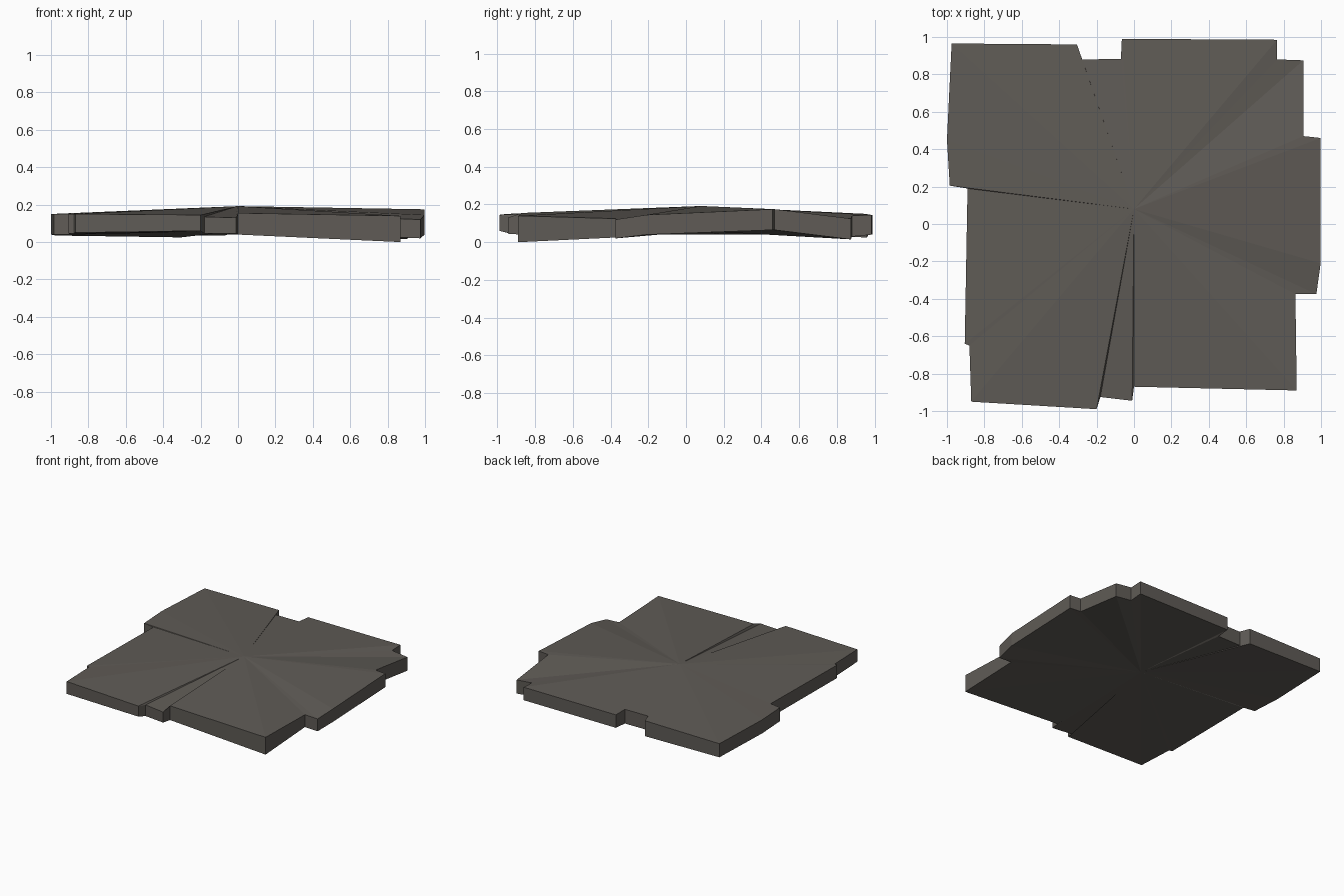
import bpy, bmesh

# Outline of the slab, clockwise from the back left: x, y, top z, bottom z
OUTLINE = [
    (-.975, .965, .145, .035), (-.305, .96, .15, .025), (-.277, .88, .15, .035),
    (-.07, .882, .15, .035), (-.065, .99, .145, .04), (.765, .985, .145, .04),
    (.765, .88, .14, .03), (.905, .875, .125, .015), (.905, .47, .175, .065),
    (.998, .46, .175, .065), (.998, -.21, .145, .04), (.975, -.375, .12, .02),
    (.863, -.375, .125, .025), (.87, -.89, .14, 0), (0, -.87, .155, .04),
    (-.01, -.945, .13, .045), (-.18, -.925, .135, .045), (-.20, -.99, .145, .06),
    (-.87, -.95, .15, .05), (-.88, -.65, .15, .045), (-.905, -.64, .15, .045),
    (-.89, .19, .15, .04), (-.985, .205, .15, .04), (-1, .45, .15, .04),
]

stone = bpy.data.materials.new("dark stone")
stone.diffuse_color = (.115, .105, .093, 1)

# Gently domed slab: top fan, bottom fan and walls between them
bm = bmesh.new()
top = [bm.verts.new((x, y, t)) for x, y, t, b in OUTLINE]
bottom = [bm.verts.new((x, y, b)) for x, y, t, b in OUTLINE]
peak = bm.verts.new((0, .08, .192))
hollow = bm.verts.new((0, .08, .06))
n = len(OUTLINE)
for i in range(n):
    j = (i + 1) % n
    bm.faces.new((peak, top[j], top[i]))
    bm.faces.new((hollow, bottom[i], bottom[j]))
    bm.faces.new((top[i], top[j], bottom[j], bottom[i]))
bmesh.ops.recalc_face_normals(bm, faces=bm.faces)

mesh = bpy.data.meshes.new("stone_slab")
bm.to_mesh(mesh)
bm.free()
mesh.materials.append(stone)
slab = bpy.data.objects.new("stone_slab", mesh)
bpy.context.collection.objects.link(slab)
